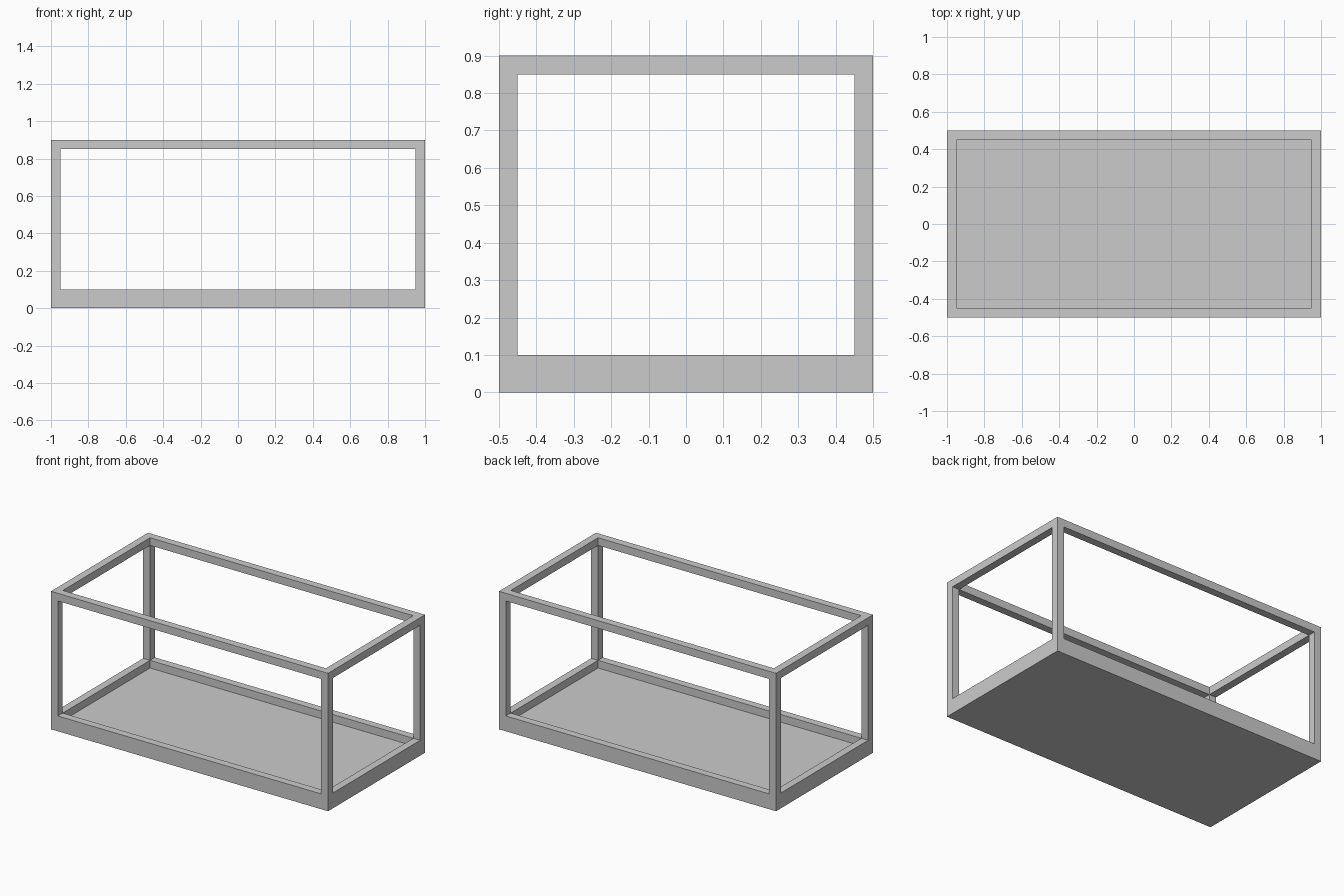
import bpy

cube = bpy.data.objects.get("Cube")
if cube:
    bpy.data.objects.remove(cube, do_unlink=True)

LENGTH, DEPTH, HEIGHT = 2.0, 1.0, 0.9
BAR = 0.05      # thickness of posts, rails and floor
BASE = 0.10     # height of the base rim

# Single plain grey
grey = bpy.data.materials.new("plain_grey")
grey.use_nodes = True
colour = (0.6, 0.6, 0.6, 1)
grey.diffuse_color = colour
grey.node_tree.nodes["Principled BSDF"].inputs["Base Color"].default_value = colour


def box(name, size_x, size_y, bottom, top):
    """Box centred on x and y, spanning bottom to top."""
    bpy.ops.mesh.primitive_cube_add(size=1, location=(0, 0, (bottom + top) / 2))
    obj = bpy.context.object
    obj.name = obj.data.name = name
    obj.scale = (size_x, size_y, top - bottom)
    bpy.ops.object.transform_apply(location=True, rotation=False, scale=True)
    return obj


def carve(target, cutter):
    """Cut one opening and discard the cutter."""
    cutter.hide_render = True
    mod = target.modifiers.new(cutter.name, 'BOOLEAN')
    mod.operation, mod.solver, mod.object = 'DIFFERENCE', 'EXACT', cutter
    bpy.context.view_layer.objects.active = target
    bpy.ops.object.modifier_apply(modifier=mod.name)
    bpy.data.objects.remove(cutter, do_unlink=True)


# Outer block, carved into a seamless case of posts, top rails and tray base
case = box("case_frame", LENGTH, DEPTH, 0, HEIGHT)
case.data.materials.append(grey)
inner_x, inner_y = LENGTH - 2 * BAR, DEPTH - 2 * BAR

# Interior well, open at the top and sunk below the rim to the floor
carve(case, box("well_cutter", inner_x, inner_y, BAR, HEIGHT + 1))
# Front and back windows
carve(case, box("front_back_cutter", inner_x, DEPTH + 1, BASE, HEIGHT - BAR))
# Left and right windows
carve(case, box("side_cutter", LENGTH + 1, inner_y, BASE, HEIGHT - BAR))
